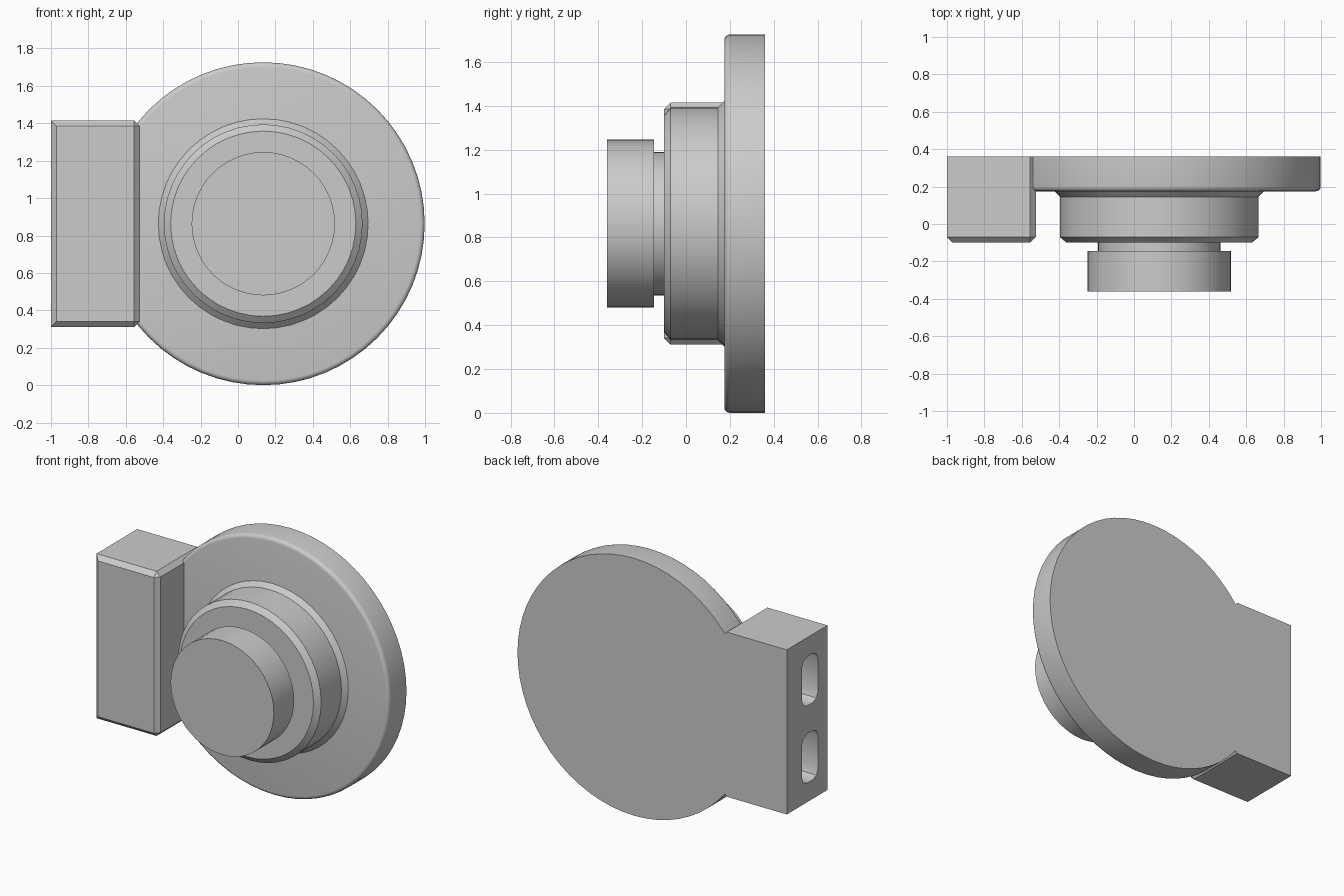
import bpy, bmesh, math
from mathutils import Vector

cube = bpy.data.objects.get("Cube")
if cube:
    bpy.data.objects.remove(cube, do_unlink=True)

CENTRE = Vector((0.135, 0, 0.863))
BACK = 0.36

grey = bpy.data.materials.new("plain grey")
grey.use_nodes = True
grey.diffuse_color = (0.6, 0.6, 0.6, 1)
grey.node_tree.nodes["Principled BSDF"].inputs["Base Color"].default_value = (0.6, 0.6, 0.6, 1)


def make_object(name, bm):
    bmesh.ops.recalc_face_normals(bm, faces=bm.faces)
    mesh = bpy.data.meshes.new(name)
    bm.to_mesh(mesh)
    bm.free()
    mesh.materials.append(grey)
    obj = bpy.data.objects.new(name, mesh)
    bpy.context.collection.objects.link(obj)
    return obj


def lathe(name, profile, sides):
    """Revolve (radius, y) points around the front-to-back axis, capping both ends."""
    bm = bmesh.new()
    rings = []
    for radius, y in profile:
        ring = []
        for i in range(sides):
            a = math.tau * i / sides
            ring.append(bm.verts.new(CENTRE + Vector((radius * math.cos(a), y, radius * math.sin(a)))))
        rings.append(ring)
    for a, b in zip(rings, rings[1:]):
        for i in range(sides):
            j = (i + 1) % sides
            bm.faces.new((a[i], a[j], b[j], b[i]))
    bm.faces.new(rings[0])
    bm.faces.new(rings[-1])
    return make_object(name, bm)


def box(name, low, high, bevel_rule, offset, segments=1):
    """Box between two corners, bevelled on the edges chosen by the rule."""
    low, high = Vector(low), Vector(high)
    bm = bmesh.new()
    bmesh.ops.create_cube(bm, size=1)
    edges = [e for e in bm.edges if bevel_rule(e.verts[0].co, e.verts[1].co)]
    for v in bm.verts:
        v.co = (low + high) / 2 + v.co * (high - low)
    bmesh.ops.bevel(bm, geom=edges, offset=offset, segments=segments,
                    profile=0.5, affect='EDGES')
    return make_object(name, bm)


def combine(target, tool, operation):
    """Apply a boolean and discard the tool object."""
    mod = target.modifiers.new(operation.title(), 'BOOLEAN')
    mod.operation = operation
    mod.solver = 'EXACT'
    mod.object = tool
    bpy.context.view_layer.objects.active = target
    bpy.ops.object.modifier_apply(modifier=mod.name)
    bpy.data.objects.remove(tool, do_unlink=True)


def housing_edges(a, b):
    front = a.y < 0 and b.y < 0
    inner_end = a.x > 0 and b.x > 0 and a.z == b.z
    return front or inner_end


def lengthwise(a, b):
    return a.x != b.x


# Side housing with two rounded slots in its outer end
housing = box("side_housing", (-1, -0.1, 0.311), (-0.525, BACK, 1.415), housing_edges, 0.03)
for z in (0.604, 1.122):
    slot = box("slot_cutter", (-1.1, 0.03, z - 0.165), (-0.7, 0.2, z + 0.165),
               lengthwise, 0.055, 2)
    combine(housing, slot, 'DIFFERENCE')

# Round backplate with a softened front rim, merged with the housing
rim = 0.025
rim_points = [(0.863 - rim + rim * math.sin(t), 0.175 + rim - rim * math.cos(t))
              for t in (math.pi / 2 * i / 4 for i in range(5))]
backplate = lathe("backplate", rim_points + [(0.863, BACK)], 64)
combine(backplate, housing, 'UNION')

# Stepped collar with a flared foot and chamfered front
collar = lathe("collar", [(0.495, -0.1), (0.531, -0.07), (0.531, 0.145),
                          (0.562, 0.176), (0.562, 0.19)], 48)

# Push knob on a narrower neck
neck = lathe("knob_neck", [(0.327, -0.15), (0.327, -0.09)], 48)
knob = lathe("knob", [(0.383, -0.36), (0.383, -0.145)], 48)

# Smooth the round surfaces and keep the hard edges
bpy.ops.object.select_all(action='DESELECT')
for obj in (backplate, collar, neck, knob):
    obj.select_set(True)
bpy.context.view_layer.objects.active = backplate
bpy.ops.object.shade_smooth_by_angle(angle=math.radians(30))
